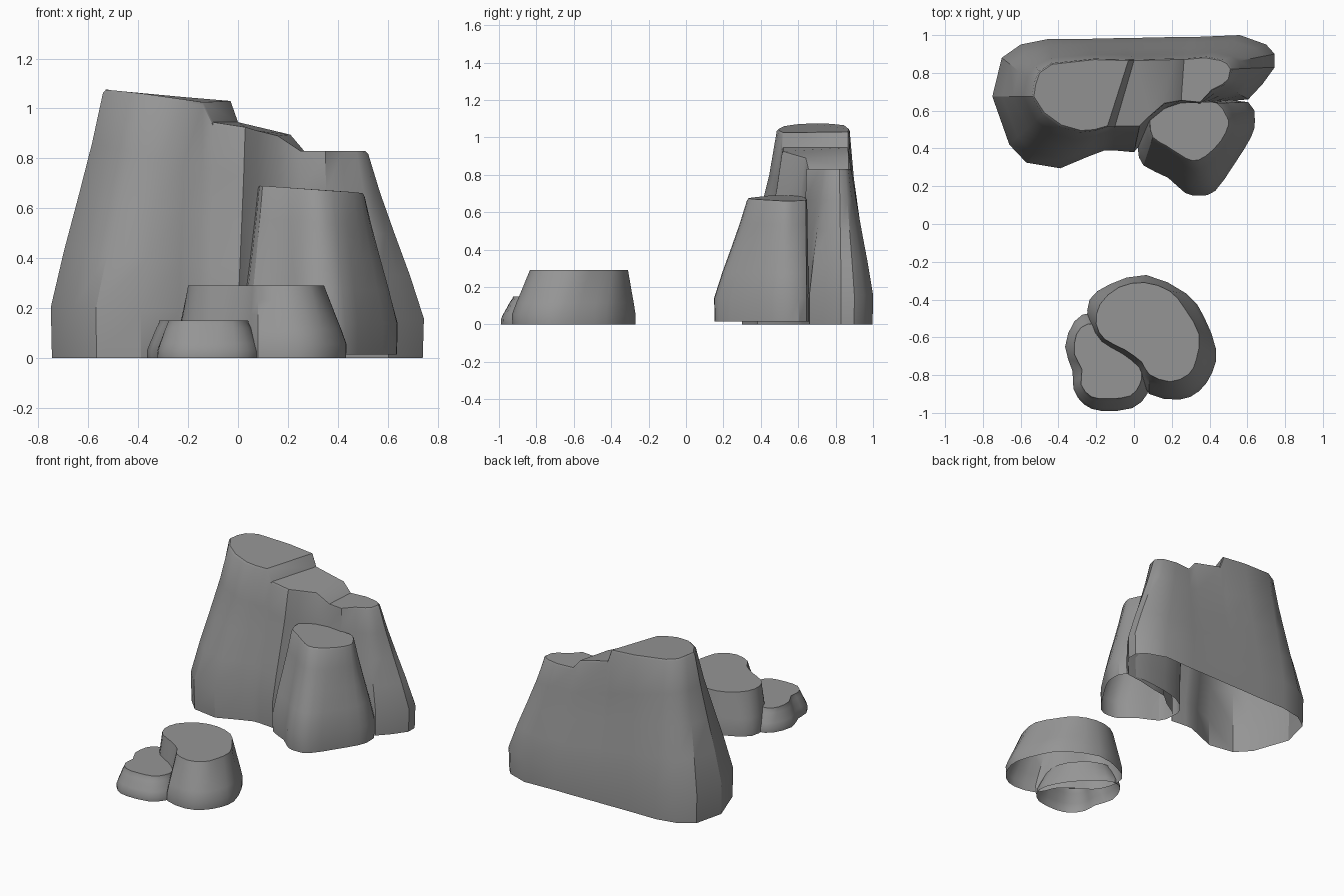
import bpy
import bmesh
import math
from mathutils import Vector

default_cube = bpy.data.objects.get("Cube")
if default_cube:
    bpy.data.objects.remove(default_cube, do_unlink=True)

# Single stone colour
stone = bpy.data.materials.new("stone grey")
stone.use_nodes = True
stone_colour = (0.3, 0.3, 0.3, 1)
stone.diffuse_color = stone_colour
stone.node_tree.nodes["Principled BSDF"].inputs["Base Color"].default_value = stone_colour

# Wall profile: share of the height, share of the way from foot to top outline
PROFILE = [(0, 0.02), (0.19, 0), (0.4, 0.24), (0.6, 0.5), (0.8, 0.75)]
RIM_HEIGHT = 0.012
RIM_BLEND = 0.95


def catmull(a, b, c, d, t):
    """Point between b and c on a smooth curve."""
    return 0.5 * (2 * b + (c - a) * t
                  + (2 * a - 5 * b + 4 * c - d) * t ** 2
                  + (3 * b - a - 3 * c + d) * t ** 3)


def smooth_outline(points, steps):
    """Round off a closed outline of foot and top pairs."""
    vectors = [Vector(p) for p in points]
    count = len(vectors)
    result = []
    for i in range(count):
        around = [vectors[(i + k) % count] for k in (-1, 0, 1, 2)]
        result += [catmull(*around, s / steps) for s in range(steps)]
    return result


def build_rock(name, pairs, base=0.0, steps=1, caps=None, slope=None):
    """Loft a rock from (foot x, foot y, top x, top y, top z) pairs."""
    pairs = smooth_outline(pairs, steps)
    count = len(pairs)
    bm = bmesh.new()
    rings = []

    def add_ring(blend, height):
        ring = []
        for pair in pairs:
            foot, top = Vector(pair[0:2]), Vector(pair[2:4])
            spot = foot.lerp(top, blend)
            ring.append(bm.verts.new((spot.x, spot.y, height(pair))))
        rings.append(ring)

    # Wall rings, then the narrow rim and the top edge
    for share, blend in PROFILE:
        add_ring(blend, lambda p: base + share * ((slope(p[2]) if slope else p[4]) - base))
    add_ring(RIM_BLEND, lambda p: p[4] - RIM_HEIGHT)
    add_ring(1, lambda p: p[4])

    for low, high in zip(rings, rings[1:]):
        for i in range(count):
            j = (i + 1) % count
            bm.faces.new((low[i], low[j], high[j], high[i]))

    # Flat top, split into ledges where asked; the underside stays open
    for cap in caps or [range(count)]:
        bm.faces.new([rings[-1][i] for i in cap])

    mesh = bpy.data.meshes.new(name)
    bm.to_mesh(mesh)
    bm.free()
    mesh.materials.append(stone)
    rock = bpy.data.objects.new(name, mesh)
    bpy.context.collection.objects.link(rock)
    bpy.ops.object.select_all(action="DESELECT")
    rock.select_set(True)
    bpy.context.view_layer.objects.active = rock
    bpy.ops.object.shade_smooth_by_angle(angle=math.radians(32))
    return rock


# Tall rock with a stepped top
TALL = [
    (-.75, .675, -.53, .675, 1.075), (-.66, .42, -.475, .59, 1.07),
    (-.57, .325, -.385, .525, 1.06), (-.39, .295, -.28, .495, 1.045),
    (-.235, .36, -.21, .5, 1.035), (-.155, .39, -.14, .52, 1.025),
    (-.11, .39, -.1, .52, .945), (0, .38, .03, .52, .925),
    (.07, .47, .08, .57, .91), (.17, .53, .16, .64, .89),
    (.25, .6, .25, .655, .83), (.36, .62, .35, .645, .83),
    (.5, .65, .41, .71, .83), (.605, .66, .47, .74, .83),
    (.68, .74, .5, .77, .83), (.745, .83, .51, .82, .83),
    (.745, .9, .49, .85, .83), (.7, .95, .46, .865, .83),
    (.56, 1, .375, .88, .83), (.32, .99, .265, .87, .83),
    (.22, .99, .21, .87, .895), (0, .985, 0, .865, .945),
    (-.04, .985, -.03, .865, 1.03), (-.25, .98, -.21, .87, 1.045),
    (-.45, .98, -.435, .845, 1.065), (-.6, .95, -.5, .8, 1.07),
    (-.7, .88, -.52, .74, 1.075),
]
LEDGES = [
    [*range(22, 27), *range(6)],
    [5, 6, 21, 22],
    [*range(6, 10), 20, 21],
    [9, 10, 19, 20],
    range(10, 20),
]


def tall_slope(x):
    """Even fall of the wall bands from the high end to the low end."""
    share = min(max((x + 0.53) / 0.8, 0), 1)
    return 1.075 + (0.83 - 1.075) * share


build_rock("tall_rock", TALL, caps=LEDGES, slope=tall_slope)

# Pillar leaning on the front of the tall rock
PILLAR = [
    (.02, .4, .085, .54, .69), (.05, .31, .1, .46, .69),
    (.18, .245, .17, .415, .685), (.27, .165, .24, .37, .68),
    (.35, .15, .31, .335, .675), (.43, .175, .38, .36, .67),
    (.53, .315, .46, .44, .665), (.62, .46, .5, .525, .66),
    (.64, .55, .49, .57, .66), (.605, .645, .44, .64, .665),
    (.4, .65, .35, .645, .67), (.15, .6, .16, .64, .68),
    (.03, .5, .09, .6, .69),
]
build_rock("front_pillar", PILLAR, base=0.015, steps=2)

# Low rounded boulder
BOULDER = [
    (-.235, -.4, -.18, -.425), (-.24, -.52, -.2, -.53),
    (-.18, -.63, -.155, -.61), (-.07, -.7, -.05, -.665),
    (.02, -.78, .04, -.73), (.08, -.9, .08, -.795),
    (.24, -.93, .19, -.835), (.345, -.885, .29, -.795),
    (.415, -.785, .33, -.715), (.435, -.665, .345, -.585),
    (.37, -.49, .27, -.45), (.28, -.37, .19, -.355),
    (.065, -.27, .055, -.31), (-.13, -.32, -.08, -.335),
]
build_rock("low_boulder", [(*p, 0.29) for p in BOULDER], steps=2)

# Small slab beside the boulder
SLAB = [
    (-.225, -.47, -.245, -.53), (-.315, -.515, -.305, -.585),
    (-.365, -.65, -.315, -.69), (-.325, -.78, -.275, -.77),
    (-.32, -.875, -.28, -.85), (-.265, -.955, -.225, -.915),
    (-.17, -.99, -.13, -.925), (-.01, -.975, -.02, -.91),
    (.07, -.9, .03, -.85), (.08, -.8, .04, -.78),
    (0, -.65, 0, -.66), (-.12, -.53, -.12, -.55),
]
build_rock("small_slab", [(*p, 0.15) for p in SLAB], steps=2)
